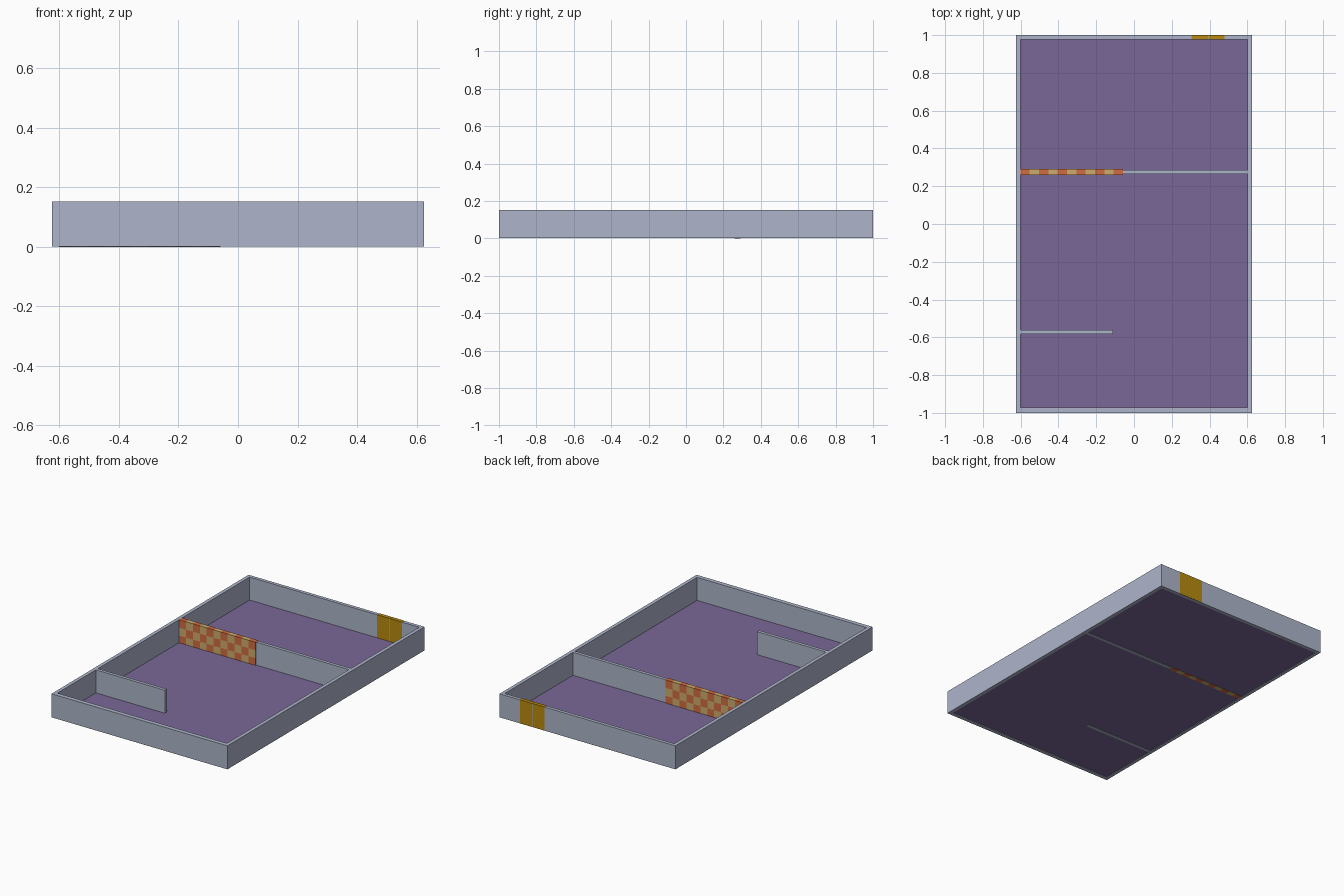
import bpy, bmesh, math
from mathutils import Vector

if "Cube" in bpy.data.objects:
    bpy.data.objects.remove(bpy.data.objects["Cube"])

H = 0.153            # overall height
Z0, Z1 = 0.001, 0.152  # plain walls sit a hair inside the coloured parts


def material(name, r, g, b):
    lin = [((c / 255 + 0.055) / 1.055) ** 2.4 for c in (r, g, b)]
    m = bpy.data.materials.new(name)
    m.diffuse_color = (*lin, 1)
    m.use_nodes = True
    m.node_tree.nodes["Principled BSDF"].inputs["Base Color"].default_value = m.diffuse_color
    return m


WALL = material("pale blue grey", 174, 181, 202)
FLOOR = material("muted purple", 122, 103, 151)
ORANGE = material("burnt orange", 208, 108, 64)
TAN = material("sandy tan", 206, 172, 110)
GOLD = material("dark gold", 184, 138, 14)


def finish(name, bm, mats):
    bmesh.ops.recalc_face_normals(bm, faces=bm.faces)
    me = bpy.data.meshes.new(name)
    bm.to_mesh(me)
    bm.free()
    for m in mats:
        me.materials.append(m)
    ob = bpy.data.objects.new(name, me)
    bpy.context.collection.objects.link(ob)
    return ob


def box_bm(x0, x1, y0, y1, z0, z1):
    bm = bmesh.new()
    bmesh.ops.create_cube(bm, size=1)
    for v in bm.verts:
        v.co = Vector((x1 if v.co.x > 0 else x0,
                       y1 if v.co.y > 0 else y0,
                       z1 if v.co.z > 0 else z0))
    return bm


def box(name, mat, *dims):
    return finish(name, box_bm(*dims), [mat])


# Outer wall: rectangular ring, open at top and bottom
bm = bmesh.new()


def loop(x0, x1, y0, y1, z):
    return [bm.verts.new((x, y, z)) for x, y in ((x0, y0), (x1, y0), (x1, y1), (x0, y1))]


outer, inner = (-0.625, 0.625, -1, 1), (-0.602, 0.602, -0.972, 0.978)
rings = [loop(*outer, Z0), loop(*outer, Z1), loop(*inner, Z1), loop(*inner, Z0)]
for a, b in zip(rings, rings[1:] + rings[:1]):
    for i in range(4):
        j = (i + 1) % 4
        bm.faces.new((a[i], a[j], b[j], b[i]))
finish("outer_wall", bm, [WALL])

# Floor, slightly above the wall bottoms
box("floor", FLOOR, -0.603, 0.603, -0.973, 0.979, 0.0025, 0.0045)

# Inner partitions
box("rear_partition", WALL, -0.06, 0.603, 0.266, 0.287, Z0, Z1)
box("front_partition", WALL, -0.603, -0.112, -0.582, -0.561, Z0, Z1)

# Chequered wall: a box cut into a grid, coloured by cell parity
COLS, ROWS = 11, 3
px0, px1 = -0.602, -0.058
cw, rh = (px1 - px0) / COLS, H / ROWS
bm = box_bm(px0, px1, 0.260, 0.291, 0, H)
cuts = [((px0 + i * cw, 0, 0), (1, 0, 0)) for i in range(1, COLS)]
cuts += [((0, 0, i * rh), (0, 0, 1)) for i in range(1, ROWS)]
for co, no in cuts:
    bmesh.ops.bisect_plane(bm, geom=bm.verts[:] + bm.edges[:] + bm.faces[:],
                           plane_co=co, plane_no=no)
for f in bm.faces:
    c = f.calc_center_median()
    col = min(COLS - 1, max(0, math.floor((c.x - px0) / cw)))
    row = min(ROWS - 1, max(0, math.floor(c.z / rh)))
    f.material_index = (col + row) % 2
finish("chequered_wall", bm, [ORANGE, TAN])

# Double door in the back wall
for name, x0, x1 in (("door_leaf_left", 0.305, 0.391), ("door_leaf_right", 0.394, 0.480)):
    box(name, GOLD, x0, x1, 0.977, 1.001, 0.0015, H)
